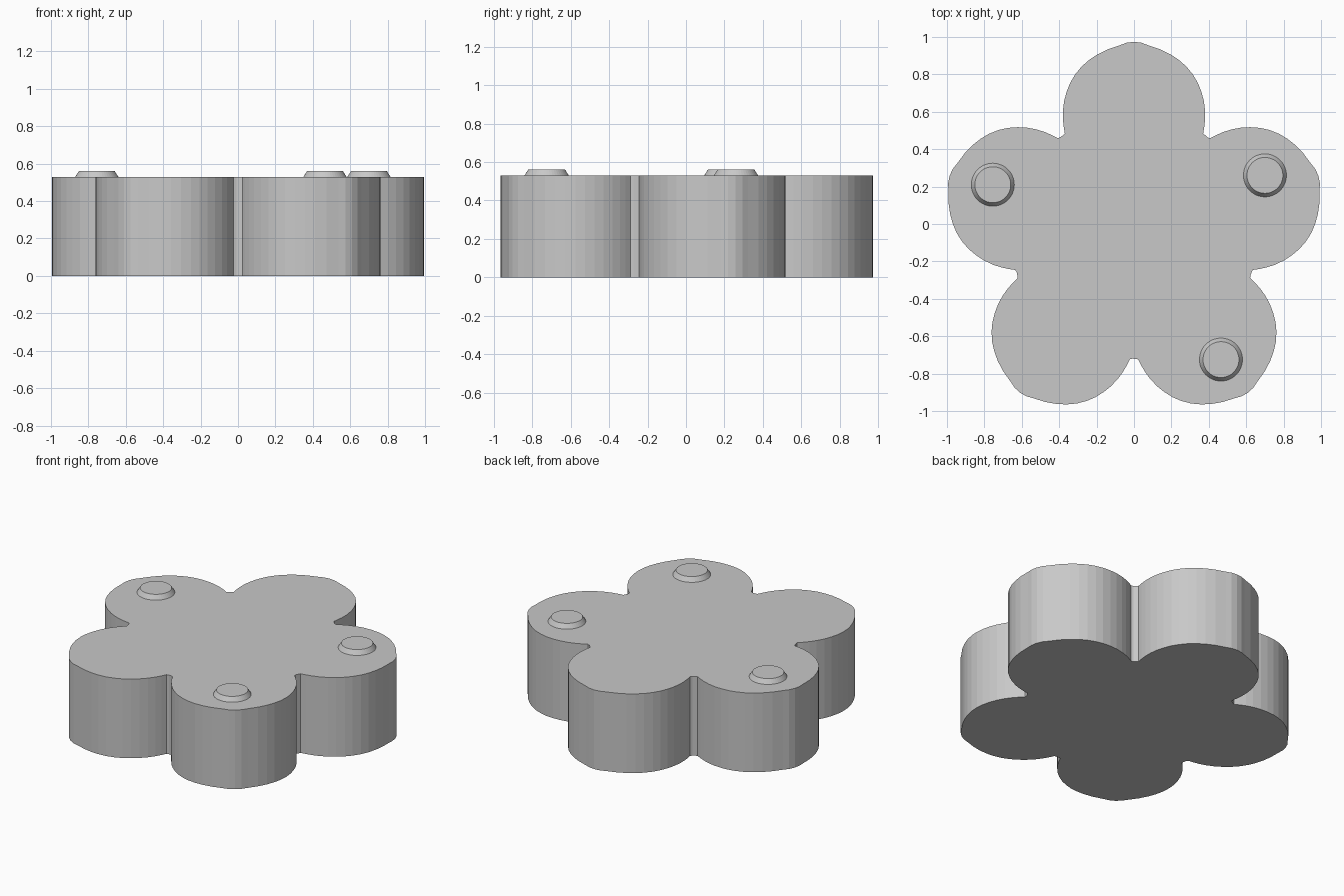
import bpy, bmesh, math
from mathutils import Vector, Matrix

if "Cube" in bpy.data.objects:
    bpy.data.objects.remove(bpy.data.objects["Cube"])

HEIGHT = 0.53
CENTRE_Y = -0.063

grey = bpy.data.materials.new("plain_grey")
grey.diffuse_color = (0.58, 0.58, 0.58, 1)
grey.use_nodes = True
grey.node_tree.nodes["Principled BSDF"].inputs["Base Color"].default_value = grey.diffuse_color


def finish(bm, name):
    bmesh.ops.recalc_face_normals(bm, faces=bm.faces)
    mesh = bpy.data.meshes.new(name)
    bm.to_mesh(mesh)
    bm.free()
    mesh.materials.append(grey)
    obj = bpy.data.objects.new(name, mesh)
    bpy.context.collection.objects.link(obj)
    return obj


# Half outline of one petal, from its tip down to the notch beside it
half = [(0.04, 0.969), (0.075, 0.956), (0.14, 0.934), (0.195, 0.907), (0.24, 0.877),
        (0.28, 0.842), (0.315, 0.799), (0.34, 0.757), (0.36, 0.708), (0.373, 0.66),
        (0.38, 0.607), (0.38, 0.56), (0.376, 0.52), (0.37, 0.485)]
petal = [(-x, y) for x, y in reversed(half)] + [(0, 0.974)] + half + [(0.392, 0.464)]

# Five-petal body: the petal repeated around the centre, then extruded
bm = bmesh.new()
verts = []
for i in range(5):
    turn = Matrix.Rotation(-i * math.tau / 5, 3, 'Z')
    for x, y in petal:
        p = turn @ Vector((x, y - CENTRE_Y, 0))
        verts.append(bm.verts.new((p.x, p.y + CENTRE_Y, 0)))
base = bm.faces.new(verts)
top = bmesh.ops.extrude_face_region(bm, geom=[base], use_keep_orig=True)["geom"]
bmesh.ops.translate(bm, vec=(0, 0, HEIGHT),
                    verts=[v for v in top if isinstance(v, bmesh.types.BMVert)])
finish(bm, "flower_body")

# Three low tapered studs on the top face
for i, (x, y) in enumerate([(-0.755, 0.21), (0.70, 0.26), (0.465, -0.725)]):
    bm = bmesh.new()
    bmesh.ops.create_cone(bm, cap_ends=True, segments=48, radius1=0.115, radius2=0.096,
                          depth=0.03)
    bmesh.ops.translate(bm, verts=bm.verts, vec=(x, y, HEIGHT + 0.015))
    finish(bm, f"stud_{i + 1}")
